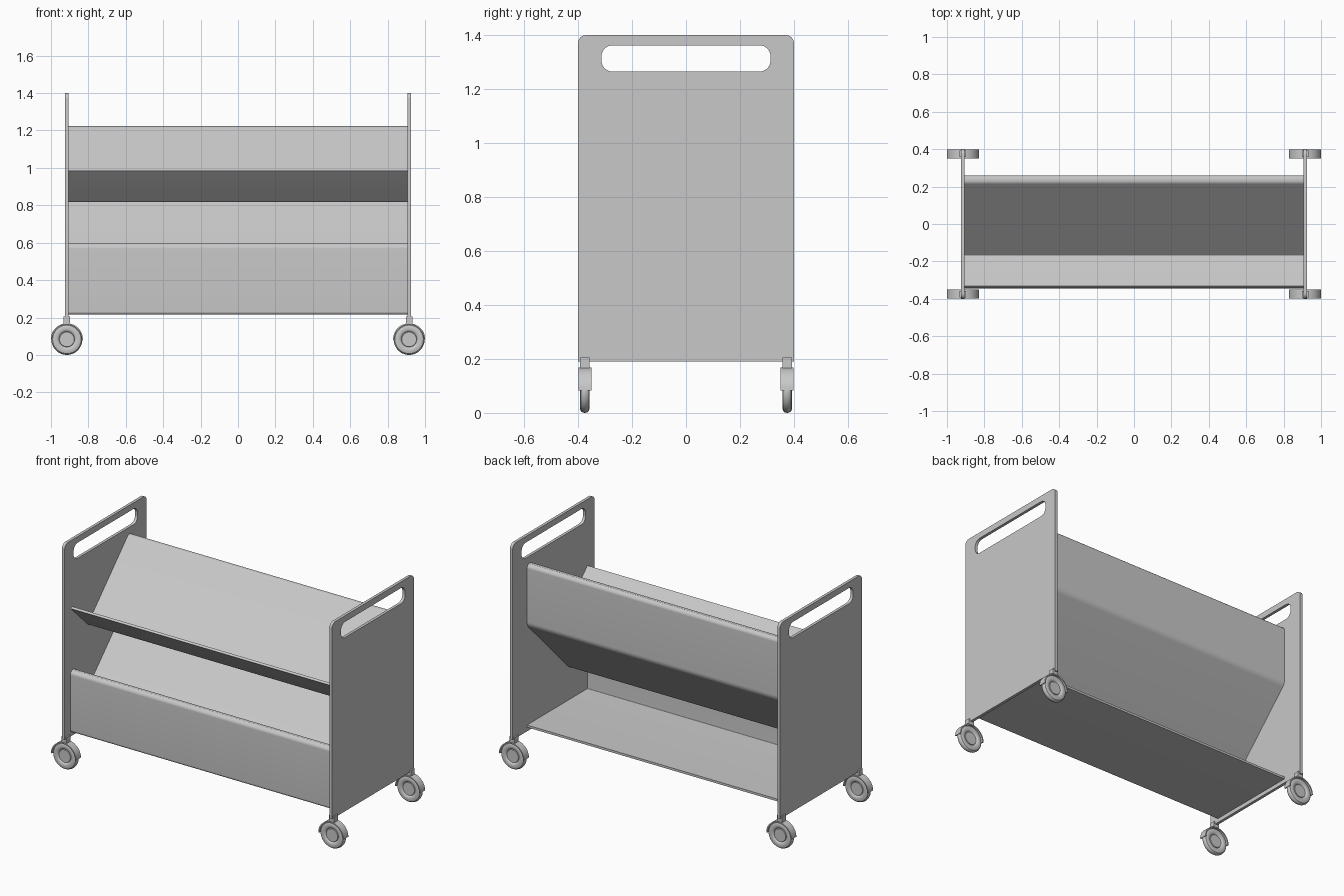
import bpy, bmesh, math
from mathutils import Vector, Matrix

if "Cube" in bpy.data.objects:
    bpy.data.objects.remove(bpy.data.objects["Cube"], do_unlink=True)

grey = bpy.data.materials.new("light_grey_metal")
grey.use_nodes = True
grey.diffuse_color = (0.58, 0.58, 0.58, 1)
grey.node_tree.nodes["Principled BSDF"].inputs["Base Color"].default_value = grey.diffuse_color


def finish(name, bm):
    bmesh.ops.recalc_face_normals(bm, faces=bm.faces[:])
    mesh = bpy.data.meshes.new(name)
    bm.to_mesh(mesh)
    bm.free()
    mesh.materials.append(grey)
    obj = bpy.data.objects.new(name, mesh)
    bpy.context.collection.objects.link(obj)
    bpy.ops.object.select_all(action='DESELECT')
    obj.select_set(True)
    bpy.context.view_layer.objects.active = obj
    bpy.ops.object.shade_smooth_by_angle(angle=math.radians(30))
    return obj


def fillet(points, closed=False, steps=8):
    """Round each corner (u, v, radius) of a path."""
    out, n = [], len(points)
    for i, (u, v, r) in enumerate(points):
        p = Vector((u, v))
        if r == 0 or (not closed and i in (0, n - 1)):
            out.append(p)
            continue
        a = (Vector(points[i - 1][:2]) - p).normalized()
        b = (Vector(points[(i + 1) % n][:2]) - p).normalized()
        half = a.angle(b) / 2
        centre = p + (a + b).normalized() * r / math.sin(half)
        start, end = [p + d * r / math.tan(half) - centre for d in (a, b)]
        out += [centre + start.lerp(end, k / steps).normalized() * r for k in range(steps + 1)]
    return out


def thicken(path, half):
    """Turn an open path into the outline of a bent sheet."""
    sides = [[], []]
    for i, p in enumerate(path):
        t0 = (p - path[i - 1]).normalized() if i else (path[1] - p).normalized()
        t1 = (path[i + 1] - p).normalized() if i < len(path) - 1 else t0
        t = (t0 + t1).normalized()
        offset = Vector((-t.y, t.x)) * half / t.dot(t0)
        sides[0].append(p + offset)
        sides[1].append(p - offset)
    return sides[0] + sides[1][::-1]


def prism(name, loops, low, high, place):
    """Extrude outlines (the second and later are holes) between two depths."""
    bm = bmesh.new()
    rims = [[], []]
    for loop in loops:
        rings = [[bm.verts.new(place(p.x, p.y, w)) for p in loop] for w in (low, high)]
        n = len(loop)
        for i in range(n):
            j = (i + 1) % n
            bm.faces.new((rings[0][i], rings[0][j], rings[1][j], rings[1][i]))
            for ring, rim in zip(rings, rims):
                rim.append(bm.edges.get((ring[i], ring[j])))
    for rim in rims:
        bmesh.ops.triangle_fill(bm, edges=rim, use_beauty=True)
    return finish(name, bm)


def along_x(u, v, w):
    return (w, u, v)


def along_y(u, v, w):
    return (u, w, v)


# End panels with a handle slot
outline = fillet([(-.4, .19, 0), (.4, .19, 0), (.4, 1.4, .03), (-.4, 1.4, .03)], True)
slot = fillet([(-.313, 1.265, .04), (.313, 1.265, .04), (.313, 1.362, .04), (-.313, 1.362, .04)], True)
for side, label in ((1, "left"), (-1, "right")):
    prism(label + "_end_panel", [outline, slot], side * .906, side * .924, along_x)

# One folded sheet: upper trough, back, lower trough, front and floor
fold = fillet([(-.336, .985, 0), (-.165, .82, .01), (.253, 1.245, .02),
               (.253, .847, .05), (-.155, .435, .01), (-.338, .618, .02),
               (-.338, .222, .01), (.26, .222, 0)])
prism("folded_shelves", [thicken(fold, .007)], -.907, .907, along_x)

# Casters
CASTER_X, CASTER_Y, AXLE_Z = .915, .375, .083


def wheel(name):
    half = [(0, .013), (.039, .013), (.041, .009), (.046, .015), (.054, .018),
            (.066, .018), (.076, .015), (.081, .009), (.083, 0)]
    profile = half + [(r, -y) for r, y in half[-2::-1]]
    bm = bmesh.new()
    verts = [bm.verts.new((r, y, 0)) for r, y in profile]
    edges = [bm.edges.new(pair) for pair in zip(verts, verts[1:])]
    bmesh.ops.spin(bm, geom=verts + edges, cent=(0, 0, 0), axis=(0, 1, 0),
                   angle=math.tau, steps=36, use_duplicate=False)
    bmesh.ops.remove_doubles(bm, verts=bm.verts[:], dist=.0001)
    return finish(name, bm)


arc = [Vector((math.cos(math.pi * k / 24), math.sin(math.pi * k / 24))) for k in range(25)]
hood_outline = [p * .086 for p in arc] + [p * .079 for p in reversed(arc)]

for sx, x_name in ((1, "left"), (-1, "right")):
    for sy, y_name in ((-1, "front"), (1, "back")):
        label = y_name + "_" + x_name
        spot = Vector((sx * CASTER_X, sy * CASTER_Y, AXLE_Z))
        wheel(label + "_wheel").location = spot
        prism(label + "_wheel_hood", [hood_outline], -.024, .024, along_y).location = spot
        bm = bmesh.new()
        bmesh.ops.create_cube(bm, size=1, matrix=Matrix.Diagonal((.036, .036, .042, 1)))
        stem = finish(label + "_caster_stem", bm)
        stem.location = spot + Vector((0, 0, .101))
